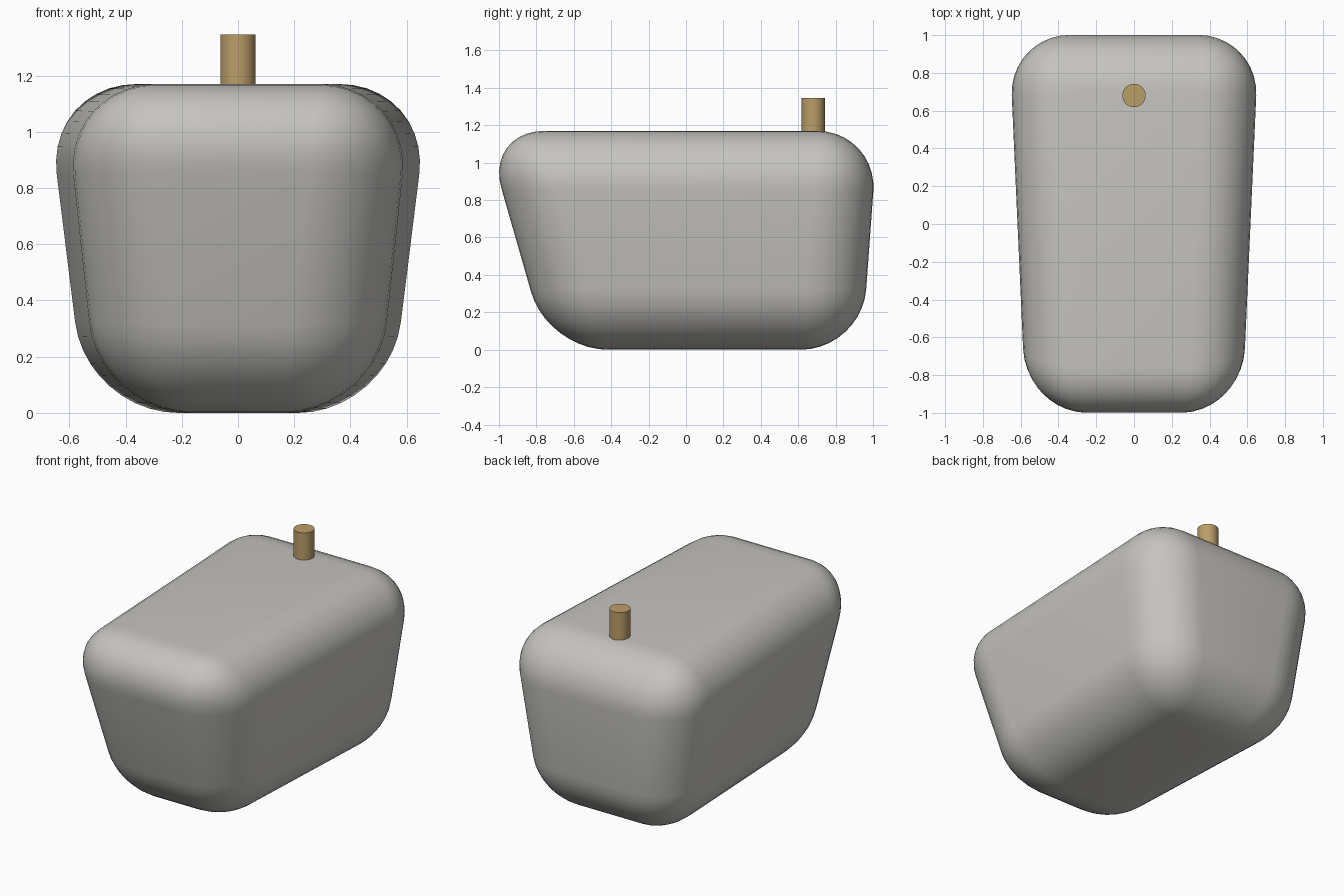
import bpy
import bmesh

cube = bpy.data.objects.get("Cube")
if cube:
    bpy.data.objects.remove(cube, do_unlink=True)


def make_material(name, rgb):
    mat = bpy.data.materials.new(name)
    mat.use_nodes = True
    color = (*rgb, 1.0)
    mat.diffuse_color = color
    mat.node_tree.nodes["Principled BSDF"].inputs["Base Color"].default_value = color
    return mat


def finish(obj, name, mat, angle):
    obj.name = obj.data.name = name
    obj.data.materials.append(mat)
    bpy.ops.object.select_all(action="DESELECT")
    obj.select_set(True)
    bpy.context.view_layer.objects.active = obj
    bpy.ops.object.shade_smooth_by_angle(angle=angle)


stone = make_material("pale grey", (0.56, 0.55, 0.52))
wood = make_material("tan", (0.50, 0.34, 0.14))

# Body: tapered block, wider at the back and top, with broad rounded edges
HEIGHT = 1.17
TOP = {"front": (0.605, -1.075), "back": (0.70, 1.025)}
BOTTOM = {"front": (0.48, -0.74), "back": (0.553, 0.94)}

bm = bmesh.new()
bmesh.ops.create_cube(bm, size=2)
for v in bm.verts:
    ring = TOP if v.co.z > 0 else BOTTOM
    half_width, depth = ring["back" if v.co.y > 0 else "front"]
    v.co = (half_width * v.co.x, depth, HEIGHT if v.co.z > 0 else 0)
bmesh.ops.bevel(bm, geom=bm.edges[:], offset=0.325, offset_type="OFFSET",
                segments=10, profile=0.5, affect="EDGES", clamp_overlap=True)
mesh = bpy.data.meshes.new("body")
bm.to_mesh(mesh)
bm.free()
body = bpy.data.objects.new("body", mesh)
bpy.context.collection.objects.link(body)
finish(body, "body", stone, 0.6)

# Peg: short round post near the back of the top
PEG_BOTTOM, PEG_TOP = 1.0, 1.347
bpy.ops.mesh.primitive_cylinder_add(
    vertices=32, radius=0.062, depth=PEG_TOP - PEG_BOTTOM,
    location=(0, 0.68, (PEG_TOP + PEG_BOTTOM) / 2))
finish(bpy.context.object, "top_peg", wood, 0.6)
